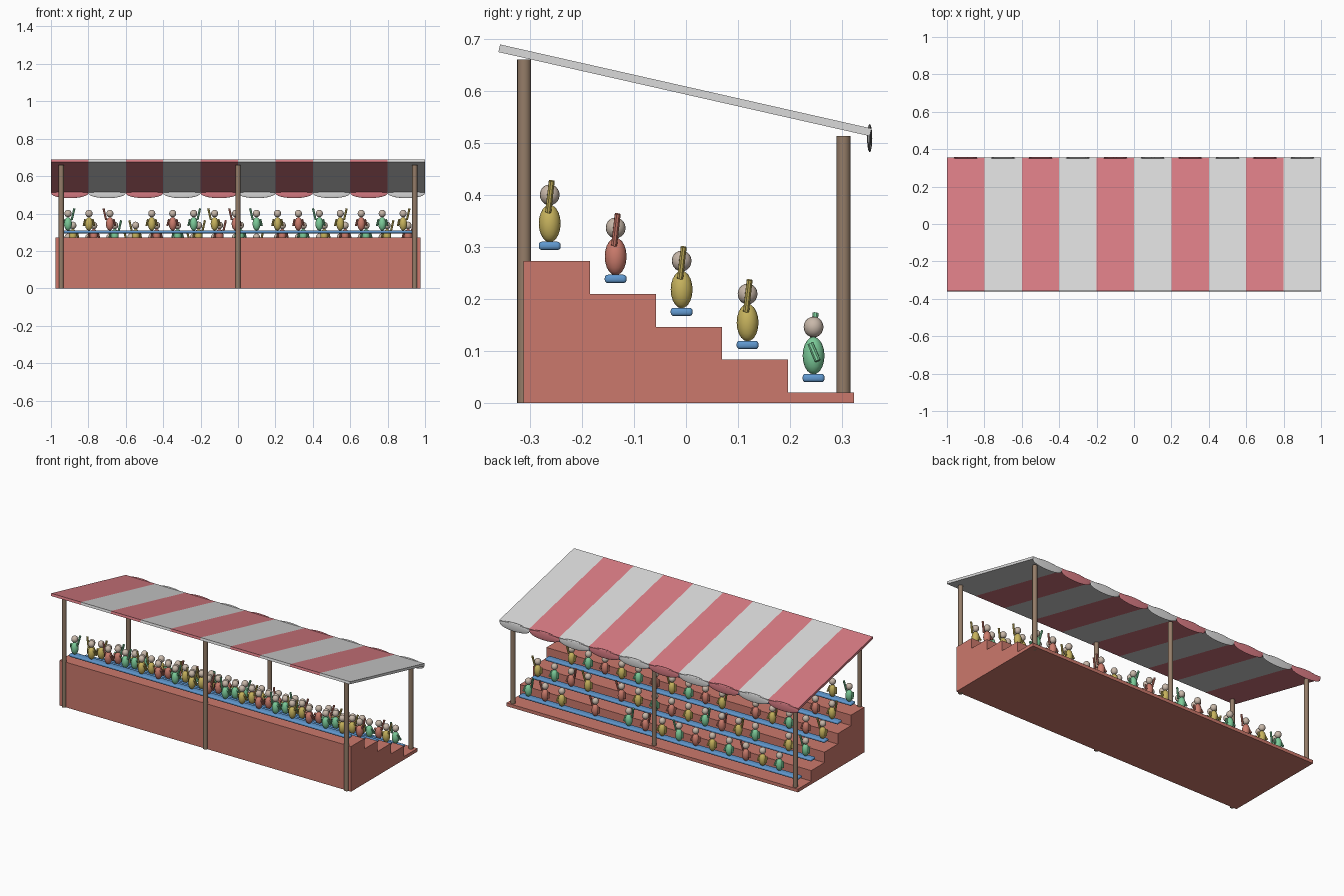
import bpy, bmesh, math, random
from mathutils import Matrix, Vector

random.seed(4)
cube = bpy.data.objects.get("Cube")
if cube:
    bpy.data.objects.remove(cube, do_unlink=True)


def material(name, r, g, b):
    m = bpy.data.materials.new(name)
    m.use_nodes = True
    m.diffuse_color = (r, g, b, 1)
    node = next(n for n in m.node_tree.nodes if n.type == 'BSDF_PRINCIPLED')
    node.inputs["Base Color"].default_value = (r, g, b, 1)
    return m


TERRACOTTA = material("terracotta", 0.6, 0.19, 0.15)
WOOD = material("brown wood", 0.30, 0.205, 0.14)
BLUE = material("bench blue", 0.12, 0.32, 0.63)
RED = material("awning red", 0.69, 0.2, 0.23)
WHITE = material("awning white", 0.7, 0.7, 0.7)
SKIN = material("skin", 0.58, 0.48, 0.40)
SHIRTS = [material("green shirt", 0.2, 0.6, 0.32),
          material("yellow shirt", 0.57, 0.45, 0.11),
          material("red shirt", 0.6, 0.2, 0.15)]


def finish(name, bm, mats, smooth=False):
    bmesh.ops.recalc_face_normals(bm, faces=bm.faces)
    mesh = bpy.data.meshes.new(name)
    bm.to_mesh(mesh)
    bm.free()
    for m in mats:
        mesh.materials.append(m)
    obj = bpy.data.objects.new(name, mesh)
    bpy.context.collection.objects.link(obj)
    if smooth:
        bpy.ops.object.select_all(action='DESELECT')
        obj.select_set(True)
        bpy.context.view_layer.objects.active = obj
        bpy.ops.object.shade_smooth_by_angle(angle=math.radians(40))
    return obj


def paint(verts, index):
    for f in {f for v in verts for f in v.link_faces}:
        f.material_index = index


def ellipsoid(bm, centre, radii, index=0, segs=16, rings=10):
    mat = Matrix.Translation(centre) @ Matrix.Diagonal((*radii, 1))
    paint(bmesh.ops.create_uvsphere(bm, u_segments=segs, v_segments=rings,
                                    radius=1, matrix=mat)["verts"], index)


def rod(bm, a, b, radius, index=0, segs=8):
    a, b = Vector(a), Vector(b)
    turn = (b - a).to_track_quat('Z', 'Y').to_matrix().to_4x4()
    paint(bmesh.ops.create_cone(bm, cap_ends=True, segments=segs, radius1=radius,
                                radius2=radius, depth=(b - a).length,
                                matrix=Matrix.Translation((a + b) / 2) @ turn)["verts"], index)


# Stepped stand, extruded along x from its side profile
ROWS, TREAD, RISE = 5, 0.127, 0.0633
BACK, TOP, HALF = -0.312, 0.273, 0.975
profile = [(BACK, 0)]
for r in range(ROWS):
    z = TOP - r * RISE
    profile += [(BACK + r * TREAD, z), (BACK + (r + 1) * TREAD, z)]
profile.append((BACK + ROWS * TREAD, 0))
bm = bmesh.new()
side = bm.faces.new([bm.verts.new((-HALF, y, z)) for y, z in profile])
ext = bmesh.ops.extrude_face_region(bm, geom=[side], use_keep_orig=True)
bmesh.ops.translate(bm, vec=(2 * HALF, 0, 0),
                    verts=[v for v in ext["geom"] if isinstance(v, bmesh.types.BMVert)])
finish("stepped_stand", bm, [TERRACOTTA])

# Posts: tall along the front, short along the back
for label, y, height in (("front", -0.311, 0.66), ("back", 0.303, 0.513)):
    for place, x in (("right", -0.945), ("middle", 0), ("left", 0.945)):
        bm = bmesh.new()
        rod(bm, (x, y, 0), (x, y, height), 0.0135, segs=16)
        finish(f"{label}_post_{place}", bm, [WOOD], True)

# Benches and the spectators seated on them
SEATS, GAP = 17, 0.112
EMPTY = {(0, 3), (1, 9), (2, 5), (2, 16), (3, 2), (3, 12), (4, 0), (4, 11), (4, 13)}
SHIFT = [0, 1, 1, 0, 2]


def spectator(bm, x, y, z, shirt, raised):
    ellipsoid(bm, (x, y, z + 0.043), (0.021, 0.021, 0.036), shirt)
    ellipsoid(bm, (x, y, z + 0.098), (0.019, 0.019, 0.02), 3)
    for s in (-1, 1):
        if s == raised:
            rod(bm, (x + s * 0.02, y - 0.003, z + 0.064),
                (x + s * 0.034, y + 0.004, z + 0.125), 0.006, shirt)
        else:
            rod(bm, (x + s * 0.02, y - 0.006, z + 0.066),
                (x + s * 0.028, y + 0.008, z + 0.033), 0.006, shirt)


for r in range(ROWS):
    y, z = -0.262 + r * 0.1268, 0.302 - r * 0.0635
    bm = bmesh.new()
    bmesh.ops.create_cube(bm, size=1, matrix=Matrix.Translation((0, y, z))
                          @ Matrix.Diagonal((1.87, 0.042, 0.016, 1)))
    bmesh.ops.bevel(bm, geom=bm.edges[:], offset=0.006, segments=3,
                    profile=0.5, affect='EDGES')
    finish(f"bench_{r + 1}", bm, [BLUE], True)

    bm = bmesh.new()
    for i in range(SEATS):
        if (r, i) not in EMPTY:
            x = (i - 8) * GAP + (0.013 if r % 2 else -0.013)
            raised = random.choice((-1, 1, 0, 0))
            spectator(bm, x, y, z, (i + SHIFT[r]) % 3, raised)
    finish(f"spectators_row_{r + 1}", bm, SHIRTS + [SKIN], True)

# Sloping awning cut into stripes
STRIPES, WIDTH = 10, 0.2
slope = Matrix.Translation((0, -0.002, 0.601)) @ Matrix.Rotation(math.radians(-12.75), 4, 'X')
bm = bmesh.new()
bmesh.ops.create_cube(bm, size=1, matrix=slope @ Matrix.Diagonal((2, 0.732, 0.015, 1)))
for i in range(1, STRIPES):
    bmesh.ops.bisect_plane(bm, geom=bm.verts[:] + bm.edges[:] + bm.faces[:],
                           plane_co=(-1 + i * WIDTH, 0, 0), plane_no=(1, 0, 0))
for f in bm.faces:
    x = min(max(f.calc_center_median().x, -0.99), 0.99)
    f.material_index = int((x + 1) / WIDTH) % 2
finish("awning", bm, [RED, WHITE])

# Scalloped valance along the low edge
bm = bmesh.new()
for i in range(STRIPES):
    ellipsoid(bm, (-0.9 + i * WIDTH, 0.353, 0.509), (0.1, 0.005, 0.027), i % 2, 24, 12)
finish("valance", bm, [RED, WHITE], True)
